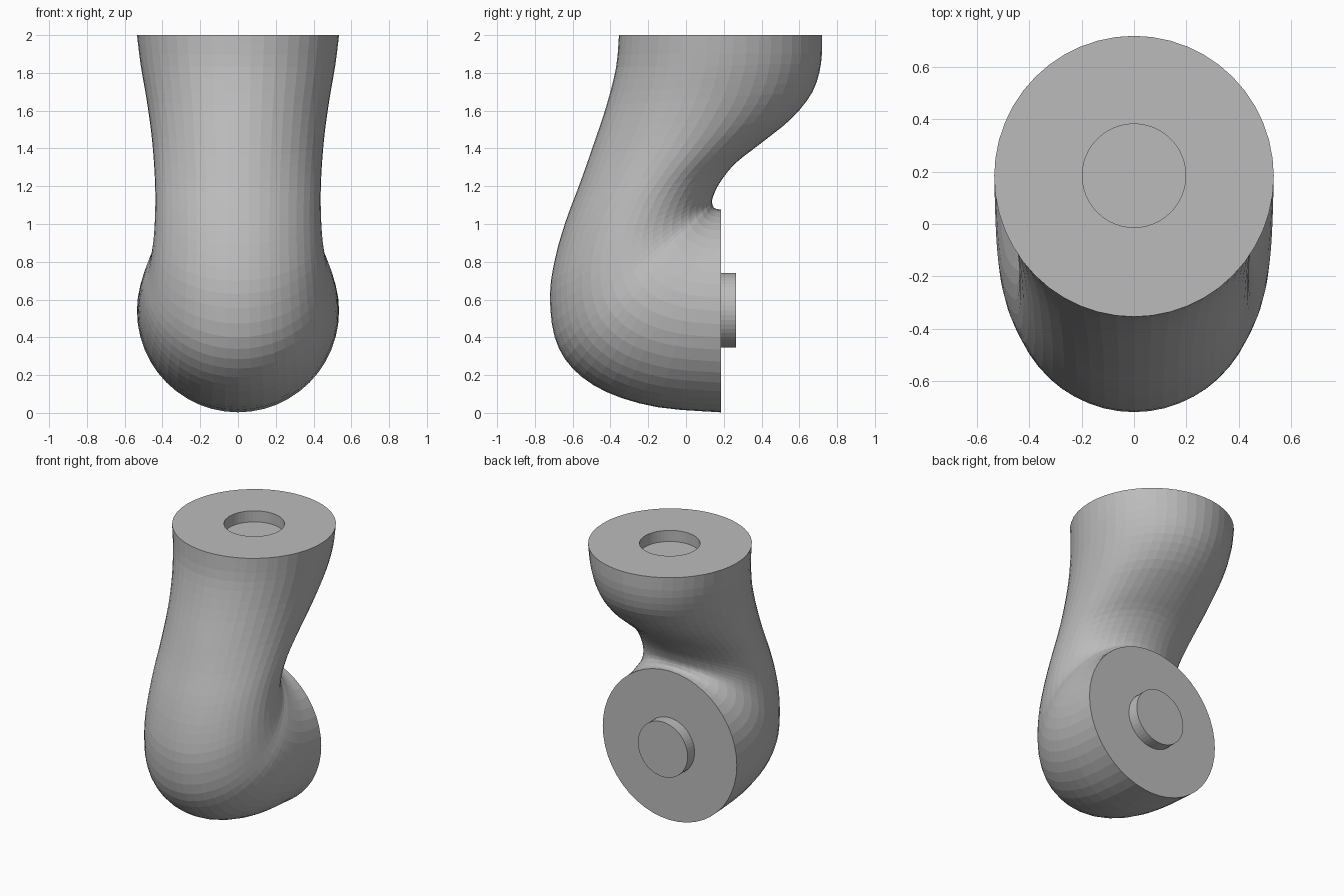
import bpy, bmesh, math
from mathutils import Vector

cube = bpy.data.objects.get("Cube")
if cube:
    bpy.data.objects.remove(cube, do_unlink=True)

SEGS = 48
STEPS = 3
BACK_Y = 0.185   # back plane and centre of the top disc
HUB_Z = 0.54     # centre of the back disc
PIN_R = 0.198
PIN_LEN = 0.08

mat = bpy.data.materials.new("plain grey")
mat.use_nodes = True
grey = (0.5, 0.5, 0.5, 1)
mat.diffuse_color = grey
mat.node_tree.nodes["Principled BSDF"].inputs["Base Color"].default_value = grey

# Limb sections: outer y, outer z, inner y, inner z, half width
sections = [
    (-.355, 2, .72, 2, .535),
    (-.37, 1.83, .715, 1.85, .515),
    (-.42, 1.63, .67, 1.70, .485),
    (-.49, 1.42, .56, 1.56, .46),
    (-.56, 1.22, .40, 1.43, .445),
    (-.635, 1.02, .26, 1.32, .438),
    (-.69, .83, .18, 1.22, .44),
    (-.72, .63, .145, 1.15, .45),
    (-.695, .40, .138, 1.12, .47),
    (-.60, .235, .14, 1.105, .50),
    (-.42, .11, .145, 1.09, .52),
    (-.15, .03, .16, 1.08, .53),
    (BACK_Y, .003, BACK_Y, 1.077, .535),
]


def spline(a, b, c, d, t):
    return [0.5 * (2 * q + (r - p) * t + (2 * p - 5 * q + 4 * r - s) * t * t
                   + (3 * q - p - 3 * r + s) * t ** 3)
            for p, q, r, s in zip(a, b, c, d)]


def smooth_sections(keys):
    last = len(keys) - 1
    out = []
    for i in range(last):
        pts = [keys[min(max(i + k, 0), last)] for k in (-1, 0, 1, 2)]
        out += [spline(*pts, j / STEPS) for j in range(STEPS)]
    return out + [list(keys[-1])]


def ring(section):
    oy, oz, iy, iz, width = section
    outer, inner = Vector((0, oy, oz)), Vector((0, iy, iz))
    mid, half = (outer + inner) / 2, (outer - inner) / 2
    angles = [2 * math.pi * k / SEGS for k in range(SEGS)]
    return [mid + half * math.cos(a) + Vector((width * math.sin(a), 0, 0))
            for a in angles]


def loft(name, rings):
    bm = bmesh.new()
    loops = [[bm.verts.new(p) for p in r] for r in rings]
    for a, b in zip(loops, loops[1:]):
        for k in range(SEGS):
            n = (k + 1) % SEGS
            bm.faces.new((a[k], a[n], b[n], b[k]))
    bm.faces.new(loops[0])
    bm.faces.new(loops[-1])
    bmesh.ops.recalc_face_normals(bm, faces=bm.faces)
    mesh = bpy.data.meshes.new(name)
    bm.to_mesh(mesh)
    bm.free()
    mesh.materials.append(mat)
    obj = bpy.data.objects.new(name, mesh)
    bpy.context.collection.objects.link(obj)
    return obj


# Limb with a round socket sunk into its top
socket = [ring((BACK_Y - PIN_R, z, BACK_Y + PIN_R, z, PIN_R))
          for z in (2 - PIN_LEN, 2)]
loft("bent_limb", socket + [ring(s) for s in smooth_sections(sections)])

# Round pin on the back disc
loft("back_pin", [ring((y, HUB_Z - PIN_R + .003, y, HUB_Z + PIN_R + .003, PIN_R))
                  for y in (BACK_Y - .01, BACK_Y + PIN_LEN)])
